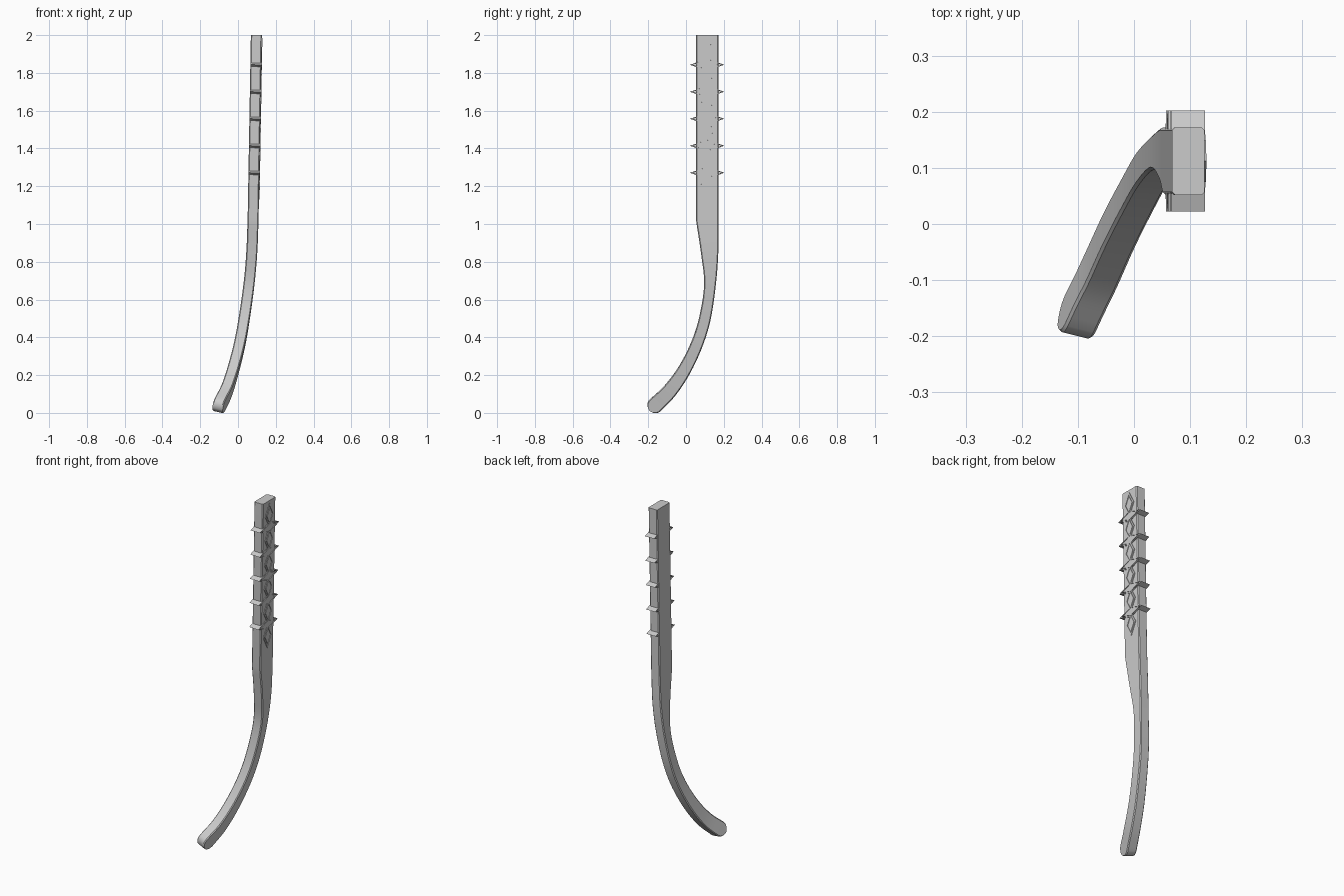
import bpy, bmesh, math
from mathutils import Vector

cube = bpy.data.objects.get("Cube")
if cube:
    bpy.data.objects.remove(cube, do_unlink=True)

grey = bpy.data.materials.new("light_grey")
grey.use_nodes = True
grey.diffuse_color = (0.6, 0.6, 0.6, 1)
grey.node_tree.nodes["Principled BSDF"].inputs["Base Color"].default_value = (0.6, 0.6, 0.6, 1)

HALF_T = 0.029   # half thickness of the arm
MID_Y = 0.112    # centre of the straight part
LEAN = 0.0175    # sideways lean of the straight part


def finish(bm, name, smooth=False):
    bmesh.ops.recalc_face_normals(bm, faces=bm.faces)
    mesh = bpy.data.meshes.new(name)
    bm.to_mesh(mesh)
    bm.free()
    mesh.materials.append(grey)
    obj = bpy.data.objects.new(name, mesh)
    bpy.context.collection.objects.link(obj)
    if smooth:
        bpy.ops.object.select_all(action='DESELECT')
        obj.select_set(True)
        bpy.context.view_layer.objects.active = obj
        bpy.ops.object.shade_smooth_by_angle(angle=math.radians(30))
    return obj


def catmull(a, b, c, d, t):
    return 0.5 * (2 * b + (c - a) * t + (2 * a - 5 * b + 4 * c - d) * t * t
                  + (3 * b - a - 3 * c + d) * t ** 3)


# Arm path: x, y, z and half width
path = [Vector(p) for p in (
    (0.08, 0.112, 1.03, 0.06), (0.073, 0.125, 0.85, 0.046), (0.058, 0.127, 0.68, 0.031),
    (0.033, 0.1, 0.5, 0.031), (0.008, 0.056, 0.36, 0.032), (-0.026, -0.01, 0.225, 0.035),
    (-0.06, -0.085, 0.118, 0.039), (-0.095, -0.158, 0.045, 0.042))]
ext = [2 * path[0] - path[1]] + path + [2 * path[-1] - path[-2]]
samples = [Vector((0.097, MID_Y, 2.0, 0.06))]
for i in range(len(path) - 1):
    samples += [catmull(*ext[i:i + 4], k / 5) for k in range(5)]
samples.append(path[-1])

# Arm: sweep a chamfered rectangle along the path, ending in a round tip
rings = []
for i, s in enumerate(samples):
    a, b = samples[max(i - 1, 0)], samples[min(i + 1, len(samples) - 1)]
    tangent = (b - a).xyz.normalized()
    if i < 2:
        tangent = Vector((LEAN, 0, 1)).normalized() * -1
    rings.append((s.xyz, tangent, s.w))
tip, tangent, radius = rings[-1]
for k in range(1, 7):
    ang = math.radians(14 * k)
    rings.append((tip + tangent * radius * math.sin(ang), tangent, radius * math.cos(ang)))

bm = bmesh.new()
loops = []
for i, (centre, tangent, hw) in enumerate(rings):
    wide = tangent.cross(Vector((1, 0, 0))).normalized()
    thick = wide.cross(tangent).normalized()
    if i == 0:
        wide, thick = Vector((0, -1, 0)), Vector((1, 0, 0))
    c = min(0.005, hw * 0.5)
    corners = [(hw, HALF_T - c), (hw - c, HALF_T)]
    corners += [(-u, v) for u, v in reversed(corners)]
    corners += [(-u, -v) for u, v in corners]
    loops.append([bm.verts.new(centre + wide * u + thick * v) for u, v in corners])
for p, q in zip(loops, loops[1:]):
    for k in range(8):
        n = (k + 1) % 8
        bm.faces.new((p[k], p[n], q[n], q[k]))
bm.faces.new(loops[0])
bm.faces.new(loops[-1])
finish(bm, "temple_arm", smooth=True)


def rhombus(bm, hy, hz, x, scale):
    pts = ((hy, 0), (0, hz), (-hy, 0), (0, -hz))
    return [bm.verts.new((x, y * scale, z * scale)) for y, z in pts]


# Ornament: hollow rhombus frame around a smaller solid rhombus
def ornament(name, z, hy, hz, x0, x1, hole, core):
    bm = bmesh.new()
    out0, out1 = (rhombus(bm, hy, hz, x, 1) for x in (x0, x1))
    in0, in1 = (rhombus(bm, hy, hz, x, hole) for x in (x0, x1))
    core0, core1 = (rhombus(bm, hy, hz, x, core) for x in (x0, x1))
    pairs = ((out0, out1), (out1, in1), (in1, in0), (in0, out0), (core0, core1))
    for p, q in pairs:
        for k in range(4):
            n = (k + 1) % 4
            bm.faces.new((p[k], p[n], q[n], q[k]))
    bm.faces.new(core0)
    bm.faces.new(core1)
    obj = finish(bm, name)
    obj.location = (0.08 + LEAN * (z - 1.03), MID_Y, z)
    obj.rotation_euler.y = math.atan(LEAN)


STEP = 0.143
for i in range(5):
    ornament(f"cross_spike_{i + 1}", 1.843 - i * STEP, 0.09, 0.031,
             -0.0275, 0.0325, 0.84, 0.7)
for i in range(6):
    ornament(f"face_diamond_{i + 1}", 1.915 - i * STEP, 0.037, 0.071,
             0.015, 0.0325, 0.8, 0.66)
